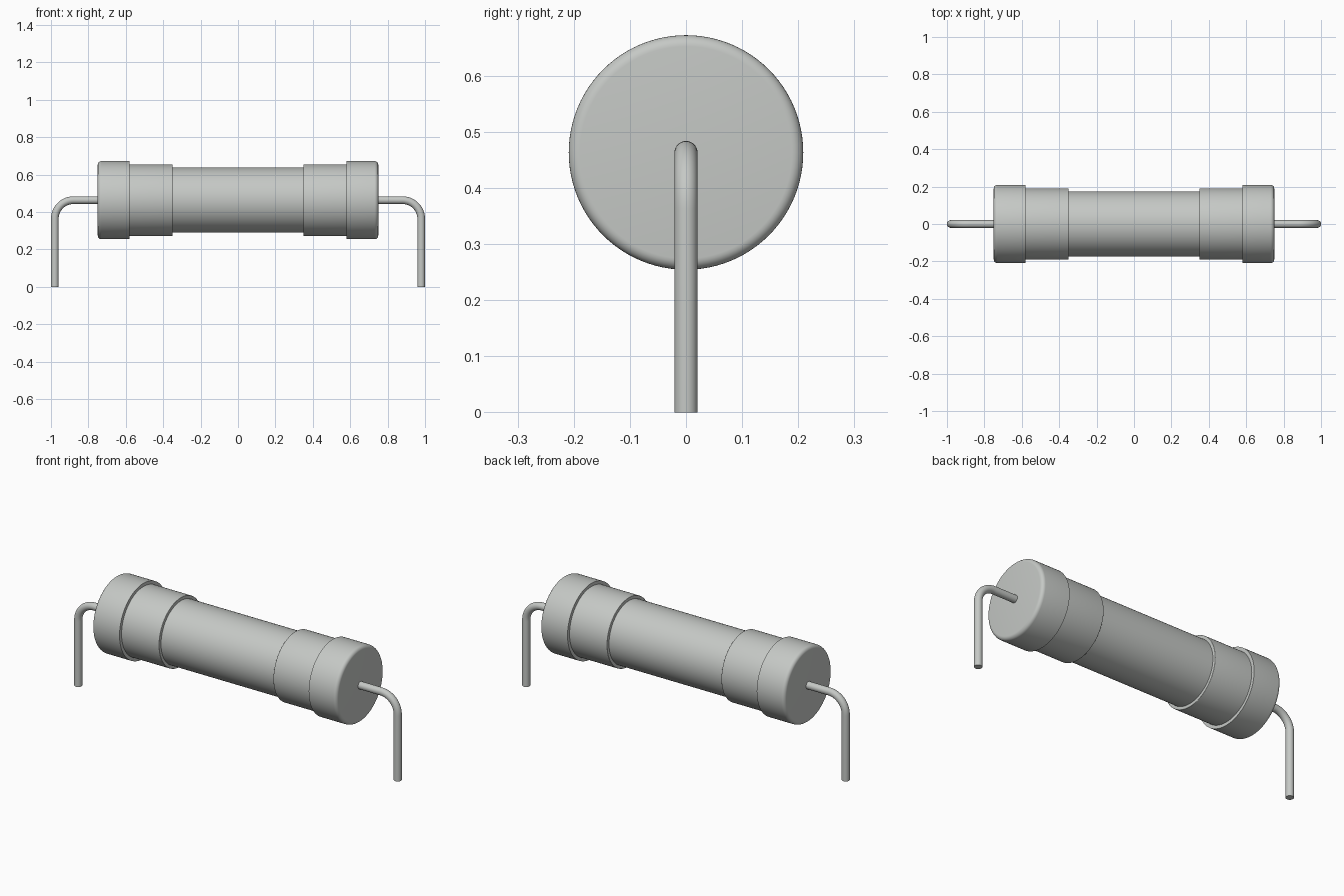
import bpy
import bmesh
from math import cos, sin, pi, radians
from mathutils import Matrix, Vector

cube = bpy.data.objects.get("Cube")
if cube:
    bpy.data.objects.remove(cube)

AXIS_Z = 0.463
WIRE_R = 0.0205

grey = bpy.data.materials.new("light_grey")
grey.use_nodes = True
colour = (0.56, 0.58, 0.56, 1)
grey.diffuse_color = colour
grey.node_tree.nodes["Principled BSDF"].inputs["Base Color"].default_value = colour


def finish(name, bm):
    bmesh.ops.recalc_face_normals(bm, faces=bm.faces)
    mesh = bpy.data.meshes.new(name)
    bm.to_mesh(mesh)
    bm.free()
    mesh.materials.append(grey)
    obj = bpy.data.objects.new(name, mesh)
    bpy.context.collection.objects.link(obj)
    bpy.ops.object.select_all(action="DESELECT")
    obj.select_set(True)
    bpy.context.view_layer.objects.active = obj
    bpy.ops.object.shade_smooth_by_angle(angle=radians(35))
    return obj


def drum(name, x0, x1, radius, fillet=0.0):
    """Closed cylinder along x; the outward end can be rounded."""
    bm = bmesh.new()
    centre = Vector(((x0 + x1) / 2, 0, AXIS_Z))
    bmesh.ops.create_cone(
        bm, cap_ends=True, segments=96, radius1=radius, radius2=radius,
        depth=abs(x1 - x0),
        matrix=Matrix.Translation(centre) @ Matrix.Rotation(pi / 2, 4, "Y"))
    if fillet:
        rim = [e for e in bm.edges if all(abs(v.co.x - x1) < 1e-4 for v in e.verts)]
        bmesh.ops.bevel(bm, geom=rim, offset=fillet, segments=6,
                        profile=0.5, affect="EDGES")
    return finish(name, bm)


def lead(name, side):
    """Round wire leaving the cap, bending down to the ground."""
    bend, leg_x, steps = 0.1, 1 - WIRE_R, 14
    path = [(0.74, AXIS_Z, 0)]
    for i in range(steps + 1):
        a = pi / 2 * i / steps
        path.append((leg_x - bend + bend * sin(a), AXIS_Z - bend + bend * cos(a), a))
    path.append((leg_x, 0, pi / 2))
    bm = bmesh.new()
    rings = []
    for x, z, a in path:
        ring = []
        for k in range(32):
            t = 2 * pi * k / 32
            r = WIRE_R * cos(t)
            ring.append(bm.verts.new((side * (x + r * sin(a)), WIRE_R * sin(t), z + r * cos(a))))
        rings.append(ring)
    for a, b in zip(rings, rings[1:]):
        for k in range(32):
            j = (k + 1) % 32
            bm.faces.new((a[k], a[j], b[j], b[k]))
    bm.faces.new(rings[0])
    bm.faces.new(rings[-1])
    return finish(name, bm)


# Central tube
drum("body_tube", -0.36, 0.36, 0.174)

# Collars, end caps and wires on both ends
for label, side in (("left", 1), ("right", -1)):
    drum(label + "_collar", side * 0.59, side * 0.35, 0.191, 0.003)
    drum(label + "_end_cap", side * 0.58, side * 0.75, 0.209, 0.02)
    lead(label + "_lead", side)
